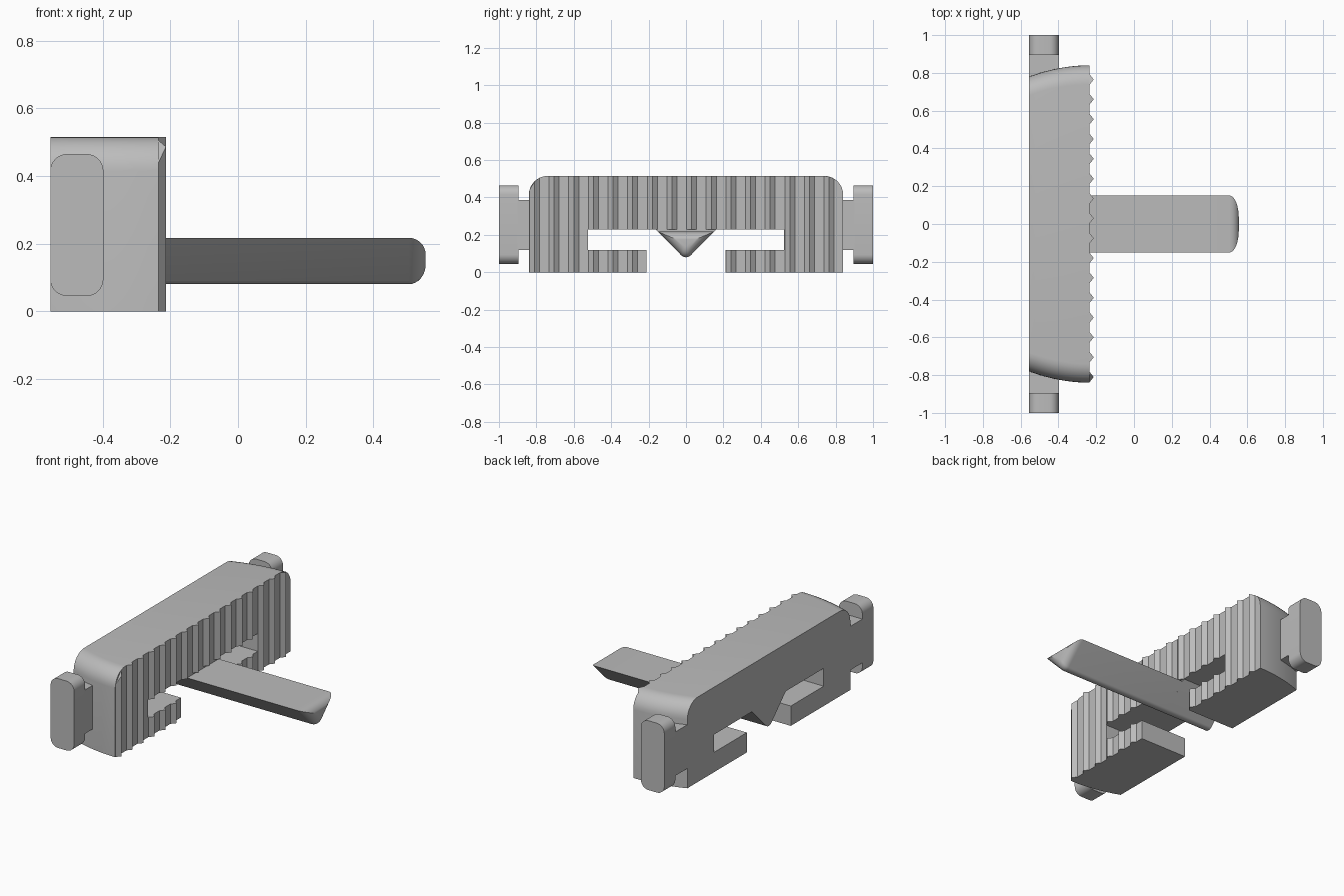
import bpy, bmesh
from math import sin, cos, pi, radians

cube = bpy.data.objects.get("Cube")
if cube:
    bpy.data.objects.remove(cube)

GREY = 0.5
grey = bpy.data.materials.new("plain grey")
grey.use_nodes = True
grey.diffuse_color = (GREY, GREY, GREY, 1)
grey.node_tree.nodes["Principled BSDF"].inputs["Base Color"].default_value = (GREY, GREY, GREY, 1)

BACK, FACE, RIDGE, TIP = -0.555, -0.235, -0.213, 0.555
HEIGHT, HALF, CORNER = 0.515, 0.84, 0.1
SLOT_TOP, SLOT_FLOOR, SLOT_END, GAP = 0.228, 0.12, 0.525, 0.21


def arc(cy, cz, r, start, end, steps=8):
    angles = [radians(start + (end - start) * i / steps) for i in range(steps + 1)]
    return [(cy + r * cos(a), cz + r * sin(a)) for a in angles]


def loft(name, rings):
    """Skin a list of matching closed rings and cap both ends."""
    bm = bmesh.new()
    loops = [[bm.verts.new(p) for p in ring] for ring in rings]
    n = len(loops[0])
    for a, b in zip(loops, loops[1:]):
        for i in range(n):
            j = (i + 1) % n
            bm.faces.new((a[i], a[j], b[j], b[i]))
    bm.faces.new(loops[0])
    bm.faces.new(loops[-1])
    bmesh.ops.recalc_face_normals(bm, faces=bm.faces)
    return finish(name, bm)


def finish(name, bm):
    mesh = bpy.data.meshes.new(name)
    bm.to_mesh(mesh)
    bm.free()
    mesh.materials.append(grey)
    ob = bpy.data.objects.new(name, mesh)
    bpy.context.collection.objects.link(ob)
    bpy.ops.object.select_all(action='DESELECT')
    ob.select_set(True)
    bpy.context.view_layer.objects.active = ob
    bpy.ops.object.shade_smooth_by_angle(angle=radians(30))
    return ob


def mirrored(half):
    """Close a half profile whose first point lies on the centre line."""
    return half + [(-y, z) for y, z in reversed(half[1:])]


# Rounded keel shared by the body wedge and the blade
keel = arc(0, 0.115, 0.035, -90, -45, 5)


# Body: slotted section with bowed ends and rounded upper corners
def body_ring(x):
    w = HALF - 0.06 * ((FACE - x) / (FACE - BACK)) ** 2
    half = keel + [(0.162, SLOT_TOP), (SLOT_END, SLOT_TOP), (SLOT_END, SLOT_FLOOR),
                   (GAP, SLOT_FLOOR), (GAP, 0), (w, 0)]
    half += arc(w - CORNER, HEIGHT - CORNER, CORNER, 0, 90)
    return [(x, y, z) for y, z in mirrored(half)]


STEPS = 10
loft("body", [body_ring(BACK + (FACE - BACK) * i / STEPS) for i in range(STEPS + 1)])

# Blade: triangular bar with a rounded-over tip
MID, INSET, ROUND = 0.1545, 0.0625, 0.05
bar = mirrored(keel + [(0.151, 0.217)])


def blade_ring(x, s):
    return [(x, y * s, MID + (z - MID) * s) for y, z in bar]


rings = [blade_ring(FACE, 1)]
for i in range(9):
    a = pi / 2 * i / 8
    rings.append(blade_ring(TIP - ROUND + ROUND * sin(a), 1 - ROUND * (1 - cos(a)) / INSET))
loft("blade", rings)


# Grip ridges: upright triangular ribs following the body outline
def top_at(y):
    d = max(0, abs(y) - (HALF - CORNER))
    return HEIGHT - CORNER + (CORNER ** 2 - d ** 2) ** 0.5


def ridge(name, y, low, high):
    plan = [(FACE, y - 0.027), (RIDGE, y), (FACE, y + 0.027)]
    loft(name, [[(px, py, low) for px, py in plan],
                [(px, py, high(py)) for px, py in plan]])


for k in range(16):
    y = 0.765 - 0.105 * k
    if abs(y) > SLOT_END:
        ridge("grip_ridge", y, 0, top_at)
    else:
        ridge("upper_grip_ridge", y, SLOT_TOP, top_at)
        if abs(y) > GAP:
            ridge("lower_grip_ridge", y, 0, lambda _: SLOT_FLOOR)

# End lugs: square neck and rounded pad on each side
EDGE, R = -0.398, 0.05
for side, label in ((-1, "front"), (1, "back")):
    neck = [(BACK, 0.12), (EDGE, 0.12), (EDGE, 0.385), (BACK, 0.385)]
    pad = []
    for cx, cz, start in ((EDGE - R, 0.465 - R, 0), (BACK + R, 0.465 - R, 90),
                          (BACK + R, 0.045 + R, 180), (EDGE - R, 0.045 + R, 270)):
        pad += arc(cx, cz, R, start, start + 90)
    for part, outline, y0, y1 in (("neck", neck, 0.77, 0.9), ("pad", pad, 0.895, 1.0)):
        loft(f"{label}_{part}", [[(x, side * y, z) for x, z in outline] for y in (y0, y1)])
